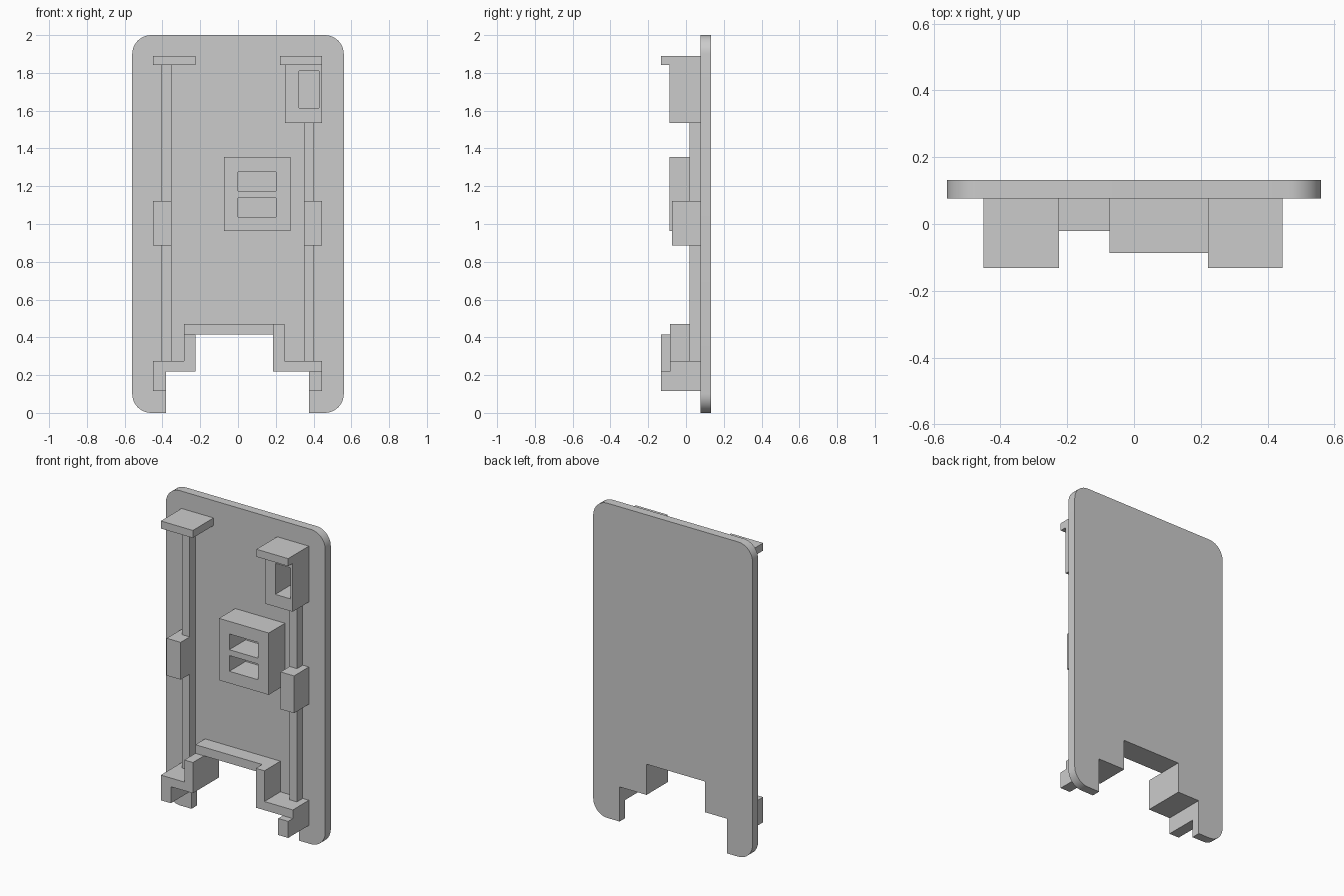
import bpy, bmesh
from math import pi, sin, cos

if "Cube" in bpy.data.objects:
    bpy.data.objects.remove(bpy.data.objects["Cube"])

BACK, FACE = 0.132, 0.076      # back and front faces of the plate


def rect(x0, x1, z0, z1):
    return [(x0, z0), (x1, z0), (x1, z1), (x0, z1)]


def extrude(name, outline, y0, y1=FACE, holes=()):
    """Extrude an x-z outline (with optional holes) from y0 to y1."""
    curve = bpy.data.curves.new(name, 'CURVE')
    curve.dimensions = '2D'
    curve.fill_mode = 'BOTH'
    curve.extrude = (y1 - y0) / 2
    for loop in [outline, *holes]:
        s = curve.splines.new('POLY')
        s.points.add(len(loop) - 1)
        for p, (x, z) in zip(s.points, loop):
            p.co = (x, z, 0, 1)
        s.use_cyclic_u = True
    ob = bpy.data.objects.new(name, curve)
    bpy.context.collection.objects.link(ob)
    bpy.ops.object.select_all(action='DESELECT')
    ob.select_set(True)
    bpy.context.view_layer.objects.active = ob
    bpy.ops.object.convert(target='MESH')
    ob = bpy.context.view_layer.objects.active
    bm = bmesh.new()
    bm.from_mesh(ob.data)
    bmesh.ops.remove_doubles(bm, verts=bm.verts, dist=1e-5)
    for v in bm.verts:
        x, z, d = v.co
        v.co = (x, (y0 + y1) / 2 - d, z)
    bmesh.ops.recalc_face_normals(bm, faces=bm.faces)
    bm.to_mesh(ob.data)
    bm.free()
    bpy.ops.object.shade_smooth_by_angle(angle=pi / 6)
    return ob


def corner(cx, cz, start, r=0.1, n=10):
    return [(cx + r * cos(start + pi / 2 * i / n), cz + r * sin(start + pi / 2 * i / n))
            for i in range(n + 1)]


# Back plate with rounded corners and a stepped notch at the bottom
notch = [(-0.38, 0), (-0.38, 0.22), (-0.225, 0.22), (-0.225, 0.415),
         (0.185, 0.415), (0.185, 0.22), (0.375, 0.22), (0.375, 0)]
plate = (corner(-0.46, 0.1, pi) + notch + corner(0.46, 0.1, -pi / 2)
         + corner(0.46, 1.9, 0) + corner(-0.46, 1.9, pi / 2))
extrude("back_plate", plate, FACE, BACK)

# Side rails, side clips and top caps
for side, rail, rail_top, clip, cap in (
        ("left", (-0.405, -0.352), 1.845, (-0.45, -0.352), (-0.45, -0.225)),
        ("right", (0.35, 0.402), 1.535, (0.35, 0.445), (0.222, 0.445))):
    extrude(side + "_rail", rect(*rail, 0.275, rail_top), 0.018)
    extrude(side + "_clip", rect(*clip, 0.885, 1.122), -0.073)
    extrude(side + "_top_cap", rect(*cap, 1.842, 1.89), -BACK)

# Hollow blocks
extrude("upper_socket", rect(0.25, 0.445, 1.535, 1.842), -0.087,
        holes=[rect(0.323, 0.43, 1.613, 1.81)])
extrude("centre_block", rect(-0.073, 0.277, 0.962, 1.355), -0.087,
        holes=[rect(0, 0.202, 1.175, 1.275), rect(0, 0.202, 1.038, 1.138)])

# Stepped feet and the bridge around the notch
extrude("left_foot", [(-0.45, 0.115), (-0.38, 0.115), (-0.38, 0.22), (-0.225, 0.22),
                      (-0.225, 0.415), (-0.285, 0.415), (-0.285, 0.275), (-0.45, 0.275)], -BACK)
extrude("right_foot", [(0.185, 0.22), (0.445, 0.22), (0.445, 0.275), (0.245, 0.275),
                       (0.245, 0.47), (0.185, 0.47)], -0.085)
extrude("right_foot_tab", rect(0.375, 0.445, 0.115, 0.22), -BACK)
extrude("notch_bridge", rect(-0.285, 0.185, 0.415, 0.47), -0.021)
